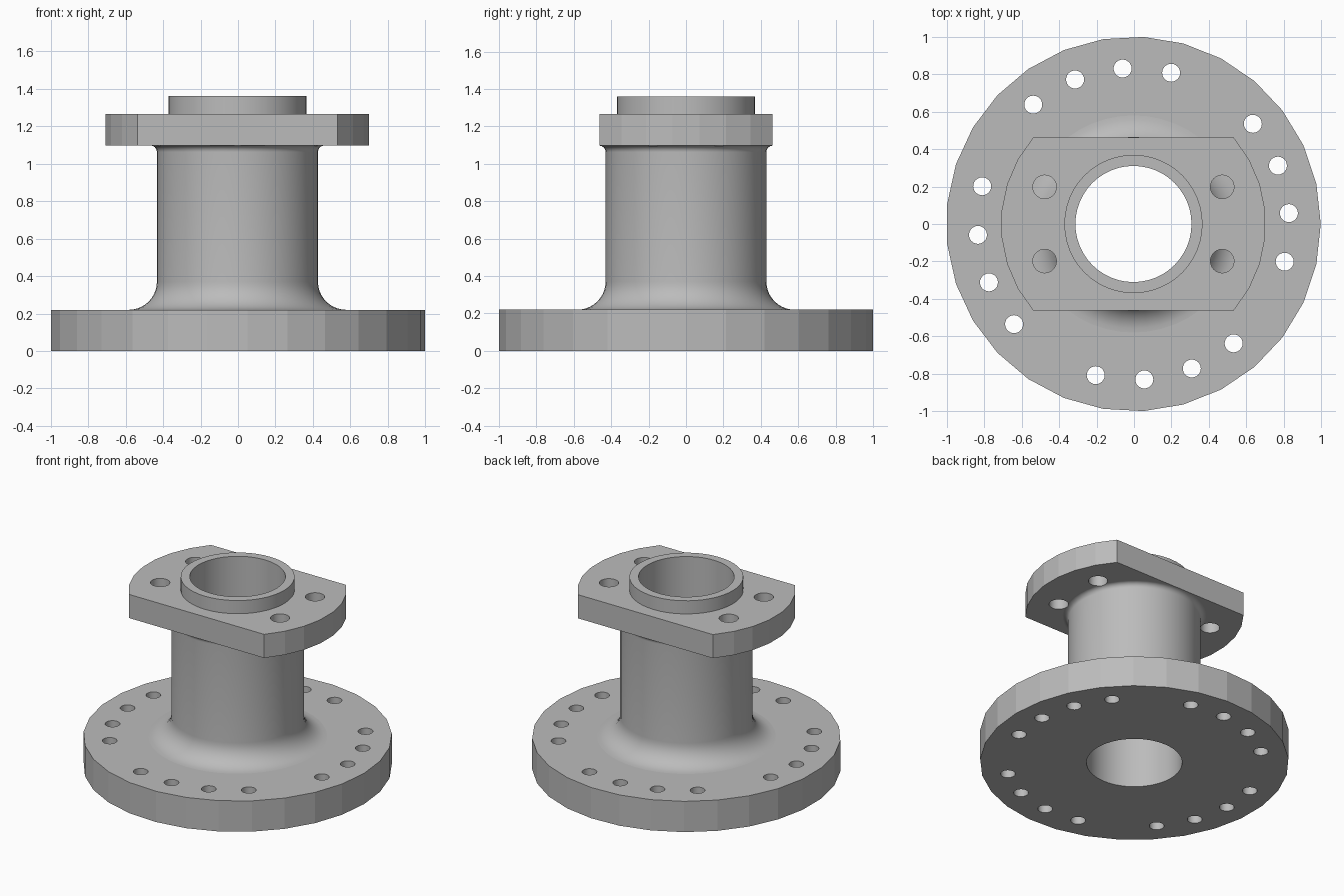
import bpy, bmesh
from math import sin, cos, pi, radians, asin

if "Cube" in bpy.data.objects:
    bpy.data.objects.remove(bpy.data.objects["Cube"])

CX = -0.003          # common axis of all turned parts
BASE_TOP, FLANGE_LOW, FLANGE_TOP, TOP = 0.22, 1.097, 1.266, 1.36
NECK, BORE = 0.43, 0.31

grey = bpy.data.materials.new("plain grey")
grey.use_nodes = True
colour = (0.5, 0.5, 0.5, 1)
grey.diffuse_color = colour
grey.node_tree.nodes["Principled BSDF"].inputs["Base Color"].default_value = colour


def circle(n):
    return [(cos(2 * pi * i / n), sin(2 * pi * i / n)) for i in range(n)]


def stack(name, outline, rings, smooth=False, at=(0, 0)):
    """Solid made of scaled copies of an outline; rings are (scale, z)."""
    bm = bmesh.new()
    loops = [[bm.verts.new((at[0] + CX + x * s, at[1] + y * s, z)) for x, y in outline]
             for s, z in rings]
    n = len(outline)
    for low, high in zip(loops, loops[1:]):
        for i in range(n):
            j = (i + 1) % n
            bm.faces.new((low[i], low[j], high[j], high[i])).smooth = smooth
    bm.faces.new(loops[0][::-1])
    bm.faces.new(loops[-1])
    mesh = bpy.data.meshes.new(name)
    bm.to_mesh(mesh)
    bm.free()
    mesh.materials.append(grey)
    ob = bpy.data.objects.new(name, mesh)
    bpy.context.collection.objects.link(ob)
    return ob


def drill(ob, radius, points, z0, z1, sides=24):
    """Cut round through holes at the given points."""
    bpy.context.view_layer.objects.active = ob
    for p in points:
        cutter = stack("cutter", circle(sides), [(radius, z0), (radius, z1)], True, p)
        mod = ob.modifiers.new("hole", "BOOLEAN")
        mod.operation, mod.solver, mod.object = "DIFFERENCE", "EXACT", cutter
        bpy.ops.object.modifier_apply(modifier=mod.name)
        bpy.data.objects.remove(cutter)


# Faceted base disc
base = stack("base_disc", circle(29), [(1, 0), (1, BASE_TOP)])

# Neck with a large fillet below and a small one above
steps = 10
angles = [pi / 2 * i / steps for i in range(steps + 1)]
big, small = 0.15, 0.035
rings = [(NECK + big * (1 - sin(a)), BASE_TOP + big * (1 - cos(a))) for a in angles]
rings += [(NECK + small * (1 - cos(a)), FLANGE_LOW - small * (1 - sin(a))) for a in angles]
neck = stack("neck", circle(48), rings, True)

# Mounting flange: rounded ends, straight front and back
half, radius, parts = 0.463, 0.707, 7
limit = asin(half / radius)
end = [-limit + 2 * limit * i / parts for i in range(parts + 1)]
outline = [(radius * cos(a), radius * sin(a)) for a in end]
outline += [(-x, -y) for x, y in outline]
flange = stack("mounting_flange", outline, [(1, FLANGE_LOW), (1, FLANGE_TOP)])

# Raised collar
collar = stack("collar", circle(48), [(0.369, FLANGE_TOP), (0.369, TOP)], True)

# Bore through everything
for part in (base, neck, flange, collar):
    drill(part, BORE, [(0, 0)], -0.1, TOP + 0.1, 48)

# Four groups of four bolt holes in the base
bolts = [radians(90 * g + 18 * k - 14) for g in range(4) for k in range(4)]
drill(base, 0.048, [(0.832 * cos(a), 0.832 * sin(a)) for a in bolts], -0.1, 0.3)

# Four larger holes in the flange, just nicking the upper fillet
corners = [(x, y) for x in (-0.474, 0.474) for y in (-0.198, 0.198)]
for part in (flange, neck):
    drill(part, 0.063, corners, 0.9, TOP)

# Keep the rims of the turned parts crisp
for part in (neck, collar):
    bpy.ops.object.select_all(action="DESELECT")
    part.select_set(True)
    bpy.context.view_layer.objects.active = part
    bpy.ops.object.shade_smooth_by_angle(angle=radians(35))
